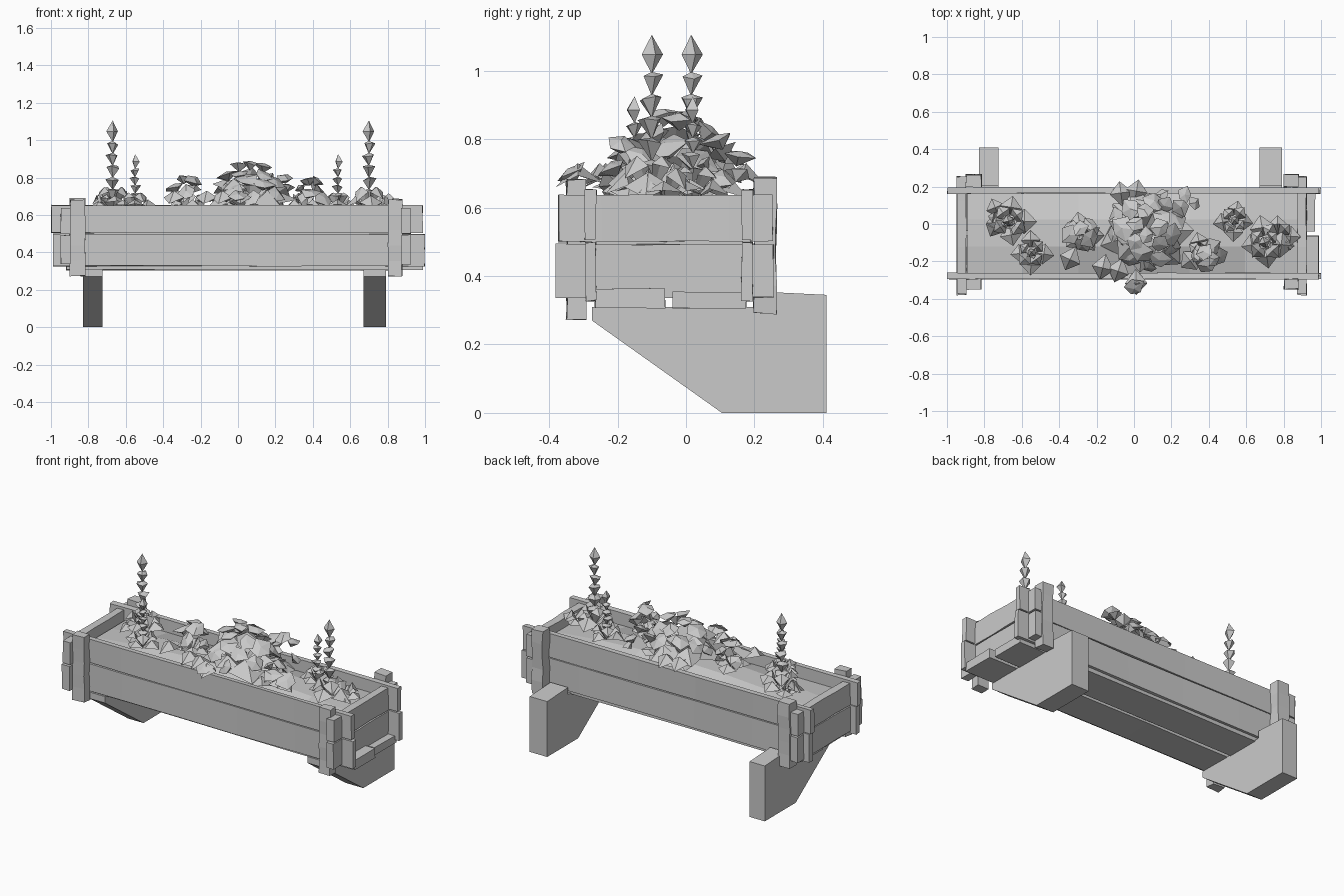
import bpy, bmesh, math, random
from mathutils import Vector

random.seed(7)
old = bpy.data.objects.get("Cube")
if old:
    bpy.data.objects.remove(old, do_unlink=True)

grey = bpy.data.materials.new("mid_grey")
grey.use_nodes = True
grey.diffuse_color = (0.59, 0.59, 0.59, 1)
grey.node_tree.nodes["Principled BSDF"].inputs["Base Color"].default_value = (0.59, 0.59, 0.59, 1)


def finish(name, bm):
    bmesh.ops.recalc_face_normals(bm, faces=bm.faces)
    mesh = bpy.data.meshes.new(name)
    bm.to_mesh(mesh)
    bm.free()
    mesh.materials.append(grey)
    obj = bpy.data.objects.new(name, mesh)
    bpy.context.collection.objects.link(obj)


def plank(name, x, y, z, wobble=0.005):
    """Rough-sawn board between the given ranges, uneven along its length."""
    bm = bmesh.new()
    bmesh.ops.create_cube(bm, size=1)
    spans = (x, y, z)
    for v in bm.verts:
        v.co = [(a + b) / 2 + c * (b - a) for c, (a, b) in zip(v.co, spans)]
    long = max(range(3), key=lambda i: spans[i][1] - spans[i][0])
    along = [e for e in bm.edges if abs(e.verts[0].co[long] - e.verts[1].co[long]) > 0.01]
    bmesh.ops.subdivide_edges(bm, edges=along, cuts=4)
    for v in bm.verts:
        for axis in range(3):
            middle = sum(spans[axis]) / 2
            inward = 1 if v.co[axis] < middle else -1
            if axis != long or abs(v.co[axis] - middle) > 0.1:
                v.co[axis] += inward * random.uniform(0, wobble)
    finish(name, bm)


def bracket(name, x0, x1):
    """Wall bracket with a sloping front, extruded across x."""
    outline = [(-0.275, 0.31), (-0.275, 0.27), (0.105, 0), (0.41, 0),
               (0.41, 0.345), (0.205, 0.355), (0.205, 0.31)]
    bm = bmesh.new()
    face = bm.faces.new([bm.verts.new((x0, y, z)) for y, z in outline])
    side = bmesh.ops.extrude_face_region(bm, geom=[face])
    moved = [g for g in side["geom"] if isinstance(g, bmesh.types.BMVert)]
    bmesh.ops.translate(bm, verts=moved, vec=(x1 - x0, 0, 0))
    finish(name, bm)


def add_leaf(bm, base, angle, length, width, rise, droop):
    """Folded leaf with a raised midrib."""
    out = Vector((math.cos(angle), math.sin(angle), 0))
    side = Vector((-out.y, out.x, 0)) * width / 2
    up = Vector((0, 0, 1))
    mid = base + out * length * 0.55
    root = bm.verts.new(base)
    rib = bm.verts.new(mid + up * rise)
    tip = bm.verts.new(base + out * length + up * (rise - droop))
    for s in (-1, 1):
        edge = bm.verts.new(mid + side * s + up * (rise - width * 0.3))
        bm.faces.new((root, rib, edge))
        bm.faces.new((rib, tip, edge))


def add_blossom(bm, centre, axis, radius, height, sides=5):
    """Cup-shaped faceted blossom pointing along the axis."""
    turn = Vector((0, 0, 1)).rotation_difference(axis)
    start = random.uniform(0, math.tau)
    ring = []
    for i in range(sides):
        a = start + math.tau * i / sides
        r = radius * random.uniform(0.75, 1.25)
        p = Vector((r * math.cos(a), r * math.sin(a), height * random.uniform(-0.2, 0.25)))
        ring.append(bm.verts.new(centre + turn @ p))
    bottom = bm.verts.new(centre + turn @ Vector((0, 0, -height * 0.7)))
    top = bm.verts.new(centre + turn @ Vector((0, 0, height * 0.3)))
    for a, b in zip(ring, ring[1:] + ring[:1]):
        bm.faces.new((a, b, top))
        bm.faces.new((b, a, bottom))


def rosette(name, centre, length, count, rise):
    """Low clump of broad leaves in two layers."""
    bm = bmesh.new()
    for i in range(count):
        inner = i % 2
        size = length * (0.7 if inner else 1) * random.uniform(0.85, 1.15)
        add_leaf(bm, Vector(centre), i * math.tau / count + random.uniform(-0.2, 0.2),
                 size, size * 0.9, rise * (1.25 if inner else 0.8), rise * random.uniform(0.2, 0.8))
    finish(name, bm)


def bush(name, centre, radii, count, size):
    """Blossoms spread over a dome by the golden angle."""
    bm = bmesh.new()
    for i in range(count):
        h = 0.1 + 0.9 * (i + 0.5) / count
        r = math.sqrt(1 - h * h)
        a = i * 2.4
        d = Vector((r * math.cos(a), r * math.sin(a), h))
        spot = Vector(centre) + Vector([c * k for c, k in zip(d, radii)]) * random.uniform(0.85, 1.05)
        tilt = (d + Vector((random.uniform(-.5, .5), random.uniform(-.5, .5), 0.6))).normalized()
        add_blossom(bm, spot, tilt, size * random.uniform(0.8, 1.25), size)
    finish(name, bm)


def flower_spike(name, x, y, low, tip, tiers, width):
    """Stack of upturned faceted cups with a pointed bud on top."""
    bm = bmesh.new()
    step = (tip - low) / (tiers + 1.8)
    for i in range(tiers + 1):
        last = i == tiers
        z = low + i * step
        height = step * (1.8 if last else 1.1)
        lean = Vector((random.uniform(-.006, .006), random.uniform(-.006, .006), 0))
        radius = width * (0.95 if last else 1.2 - 0.35 * i / tiers)
        n = 4 if last else 5
        ring = []
        for k in range(n):
            a = math.tau * k / n + i
            belt = height * (0.5 if last else random.uniform(0.7, 0.95))
            ring.append(bm.verts.new(Vector((x + radius * math.cos(a), y + radius * math.sin(a), z + belt)) + lean))
        bottom = bm.verts.new((x, y, z))
        top = bm.verts.new((x, y, z + height))
        for a, b in zip(ring, ring[1:] + ring[:1]):
            bm.faces.new((b, a, bottom))
            bm.faces.new((a, b, top))
    finish(name, bm)


# Long walls, each of two boards
for side, y0 in (("front", -0.297), ("back", 0.16)):
    plank(side + "_lower_board", (-0.99, 1.0), (y0, y0 + 0.037), (0.325, 0.501))
    plank(side + "_upper_board", (-1.0, 0.99), (y0, y0 + 0.037), (0.503, 0.655))

# End walls, running past the long walls
for side, x0 in (("right", -0.95), ("left", 0.87)):
    plank(side + "_lower_end", (x0, x0 + 0.055), (-0.382, 0.258), (0.335, 0.495))
    plank(side + "_upper_end", (x0, x0 + 0.055), (-0.375, 0.255), (0.498, 0.638))

# Corner posts
for side, x0, x1 in (("right", -0.902, -0.813), ("left", 0.8, 0.882)):
    plank(side + "_front_post", (x0, x1), (-0.352, -0.29), (0.27, 0.685), 0.007)
    plank(side + "_back_post", (x0, x1), (0.195, 0.268), (0.287, 0.692), 0.007)

# Floor boards and brackets
plank("front_floor_board", (-0.92, 0.99), (-0.268, -0.06), (0.305, 0.367))
plank("back_floor_board", (-0.92, 0.97), (-0.04, 0.178), (0.302, 0.355))
bracket("right_bracket", -0.83, -0.725)
bracket("left_bracket", 0.67, 0.79)

# Gently mounded soil
bm = bmesh.new()
bmesh.ops.create_grid(bm, x_segments=6, y_segments=3, size=1)
for v in bm.verts:
    mound = (1 - v.co.x ** 2) * (1 - v.co.y ** 2)
    v.co = (v.co.x * 0.89, v.co.y * 0.215 - 0.048, 0.575 + 0.06 * mound)
rim = [e for e in bm.edges if e.is_boundary]
walls = bmesh.ops.extrude_edge_only(bm, edges=rim)
for v in [g for g in walls["geom"] if isinstance(g, bmesh.types.BMVert)]:
    v.co.z = 0.36
bmesh.ops.contextual_create(bm, geom=[e for e in bm.edges if e.is_boundary])
finish("soil", bm)

# Tall flower spikes rising from leaf clumps
for name, x, y, tip, tiers, width in (
        ("right_tall", -0.67, 0.015, 1.105, 5, 0.034), ("right_short", -0.55, -0.15, 0.925, 4, 0.027),
        ("left_short", 0.535, 0.02, 0.925, 4, 0.027), ("left_tall", 0.7, -0.1, 1.105, 5, 0.034)):
    tall = tip > 1
    flower_spike(name + "_spike", x, y, 0.67, tip, tiers, width)
    rosette(name + "_leaves", (x, y, 0.62), 0.14 if tall else 0.115, 8, 0.105 if tall else 0.08)
rosette("left_outer_leaves", (0.77, -0.06, 0.61), 0.12, 7, 0.085)
rosette("right_outer_leaves", (-0.72, 0.03, 0.61), 0.1, 6, 0.08)

# Bushes of blossoms, a large one in the middle and smaller ones around it
bush("middle_blossoms", (0.06, -0.03, 0.64), (0.19, 0.19, 0.24), 24, 0.053)
rosette("middle_leaves", (0.05, -0.04, 0.62), 0.25, 11, 0.14)
bush("right_blossoms", (-0.28, -0.05, 0.66), (0.085, 0.07, 0.15), 7, 0.046)
rosette("right_bush_leaves", (-0.28, -0.06, 0.62), 0.12, 7, 0.08)
bush("left_blossoms", (0.38, -0.17, 0.66), (0.08, 0.06, 0.15), 7, 0.046)
rosette("left_bush_leaves", (0.36, -0.15, 0.62), 0.12, 7, 0.08)
bush("back_blossoms", (0.22, 0.11, 0.65), (0.1, 0.07, 0.16), 6, 0.048)

# Foliage spilling over the front and back edges
bm = bmesh.new()
for x, y, angle in ((-0.06, -0.18, -1.9), (0.01, -0.24, -1.55), (-0.15, -0.16, -1.8),
                    (-0.31, -0.12, -2), (-0.06, 0.09, 1.7), (0.0, 0.1, 1.4)):
    add_leaf(bm, Vector((x, y, 0.67)), angle, 0.14, 0.12, 0.06, 0.07)
add_blossom(bm, Vector((0.0, -0.34, 0.7)), Vector((0, -0.5, 0.85)).normalized(), 0.055, 0.05)
finish("spilling_foliage", bm)
